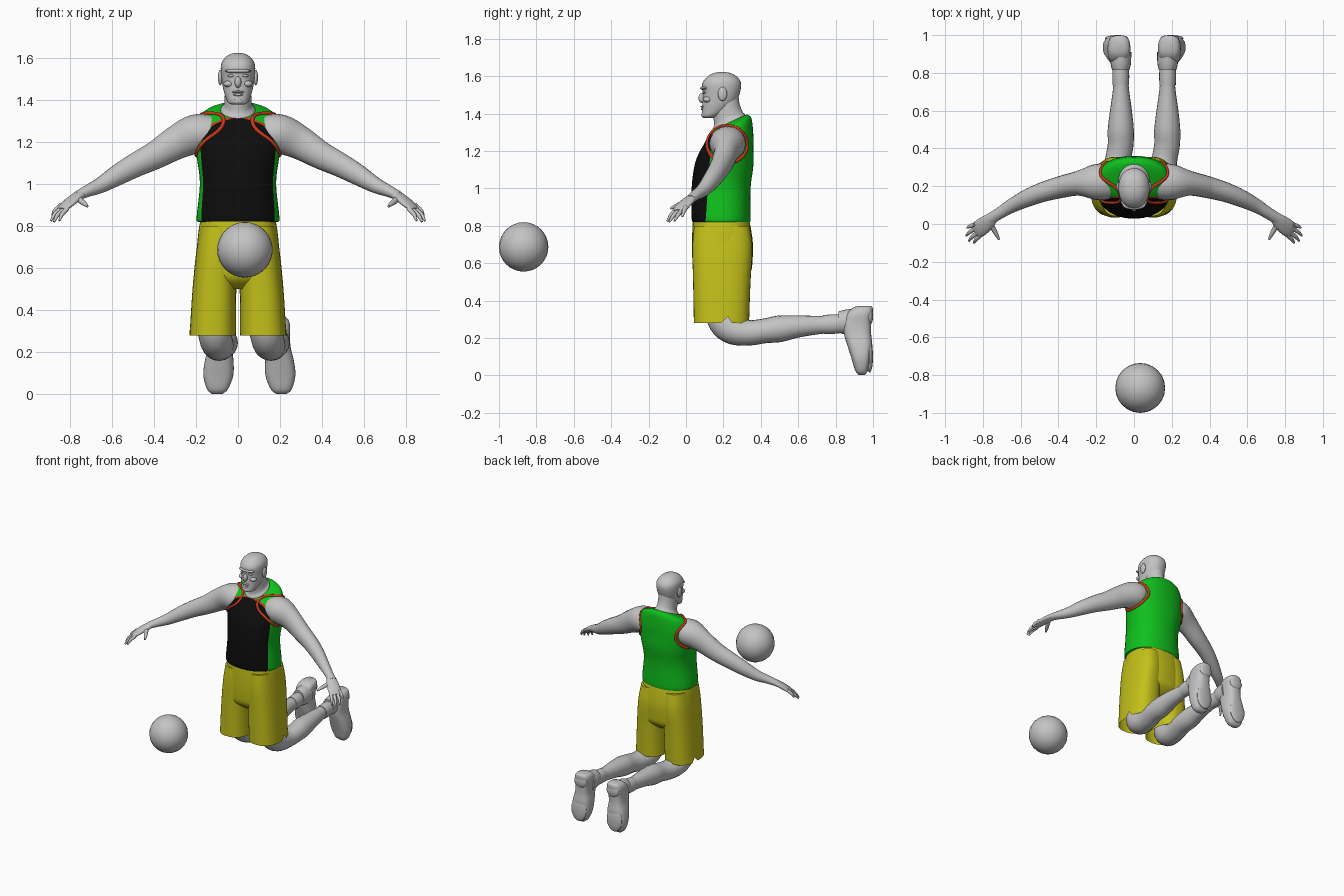
import bpy, bmesh, math
from mathutils import Vector
from mathutils.bvhtree import BVHTree

cube = bpy.data.objects.get("Cube")
if cube:
    bpy.data.objects.remove(cube, do_unlink=True)


def material(name, r, g, b):
    m = bpy.data.materials.new(name)
    m.use_nodes = True
    m.diffuse_color = (r, g, b, 1)
    bsdf = next(n for n in m.node_tree.nodes if n.type == "BSDF_PRINCIPLED")
    bsdf.inputs["Base Color"].default_value = (r, g, b, 1)
    return m


GREY = material("plain grey", .55, .55, .55)
GREEN = material("shirt green", .005, .53, .012)
BLACK = material("panel black", .004, .004, .004)
RED = material("trim red", .6, .04, .01)
YELLOW = material("shorts yellow", .55, .53, .01)


def finish(name, bm, mats, angle=50):
    bmesh.ops.recalc_face_normals(bm, faces=bm.faces)
    me = bpy.data.meshes.new(name)
    bm.to_mesh(me)
    bm.free()
    for m in mats:
        me.materials.append(m)
    ob = bpy.data.objects.new(name, me)
    bpy.context.collection.objects.link(ob)
    bpy.ops.object.select_all(action="DESELECT")
    ob.select_set(True)
    bpy.context.view_layer.objects.active = ob
    bpy.ops.object.shade_smooth_by_angle(angle=math.radians(angle))
    return ob


def refine(rows, steps=4):
    """Smoothly interpolate rows of numbers."""
    rows = [Vector(r) for r in rows]
    out = []
    for i in range(len(rows) - 1):
        a, b = rows[i], rows[i + 1]
        ta = (b - rows[i - 1]) / 2 if i else b - a
        tb = (rows[i + 2] - a) / 2 if i + 2 < len(rows) else b - a
        for k in range(steps):
            t = k / steps
            out.append(a * (2*t**3 - 3*t*t + 1) + ta * (t**3 - 2*t*t + t)
                       + b * (3*t*t - 2*t**3) + tb * (t**3 - t*t))
    return out + [rows[-1]]


def outline(n, power):
    for i in range(n):
        a = 2 * math.pi * i / n
        c, s = math.cos(a), math.sin(a)
        yield (math.copysign(abs(c) ** (2 / power), c),
               math.copysign(abs(s) ** (2 / power), s))


def skin(rings, cap_first=True):
    bm = bmesh.new()
    loops = [[bm.verts.new(p) for p in r] for r in rings]
    n = len(loops[0])
    for a, b in zip(loops, loops[1:]):
        for i in range(n):
            j = (i + 1) % n
            bm.faces.new((a[i], a[j], b[j], b[i]))
    if cap_first:
        bm.faces.new(loops[0])
    bm.faces.new(loops[-1])
    return bm


def stack(rows, power=2.0, n=32, steps=4, cap_first=True):
    """Level rings: height, half width, front, back, tilt, centre x."""
    rings = []
    for z, hw, yf, yb, tilt, x in refine([tuple(r) + (0,) * (6 - len(r)) for r in rows], steps):
        rings.append([(x + hw * c, (yf + yb) / 2 + (yb - yf) / 2 * s, z + tilt * s)
                      for c, s in outline(n, power)])
    return skin(rings, cap_first)


def tube(rows, ref, n=20, steps=4):
    """Rings along a path: x, y, z, radius along ref, radius across."""
    rows = refine([tuple(p) for p in rows], steps)
    pts = [Vector(r[:3]) for r in rows]
    rings = []
    for i, p in enumerate(pts):
        t = (pts[min(i + 1, len(pts) - 1)] - pts[max(i - 1, 0)]).normalized()
        v = t.cross(Vector(ref)).normalized()
        u = v.cross(t)
        rings.append([p + u * rows[i][3] * c + v * rows[i][4] * s for c, s in outline(n, 2)])
    return skin(rings)


def ball(name, centre, size, seg=20):
    bm = bmesh.new()
    bmesh.ops.create_uvsphere(bm, u_segments=seg, v_segments=seg * 2 // 3, radius=1)
    for v in bm.verts:
        v.co = Vector([c + a * b for c, a, b in zip(centre, v.co, size)])
    return finish(name, bm, [GREY])


X, Z = (1, 0, 0), (0, 0, 1)

# Ball in front
ball("ball", (.033, -.868, .687), (.132,) * 3, 24)

# Shirt with a black front panel and red piping, cut along slanted planes
bm = stack([(.82, .19, .04, .34), (.84, .197, .03, .345), (1, .181, .03, .345),
            (1.12, .195, .045, .36), (1.2, .207, .07, .36, .01), (1.26, .2, .095, .36, .025),
            (1.325, .172, .115, .35, .05), (1.352, .09, .135, .325, .043)], 2.2, 48)
normal = Vector((0, 1, -.07)).normalized()
edge = Vector((0, .105, .83))
for shift in (0, .008):
    bmesh.ops.bisect_plane(bm, geom=bm.verts[:] + bm.edges[:] + bm.faces[:],
                           plane_co=edge + normal * shift, plane_no=normal)
bm.normal_update()
for f in bm.faces:
    c = f.calc_center_median()
    d = (c - edge).dot(normal)
    if d < 0 and c.z > .822:
        f.material_index = 1
    elif 0 < d < .008 and c.z > 1.28:
        f.material_index = 2
surface = BVHTree.FromBMesh(bm)
finish("shirt", bm, [GREEN, BLACK, RED])

# Shorts: hips and two open legs with a side vent
finish("shorts_hips", stack([(.5, .1, .1, .29), (.55, .19, .045, .345), (.62, .2, .034, .356),
                             (.7, .195, .032, .358), (.78, .187, .034, .348),
                             (.845, .175, .038, .335)], 2.4, 40), [YELLOW])

# Neck and head
finish("neck", stack([(1.3, .086, .137, .32, .04), (1.35, .083, .14, .317, .04),
                      (1.375, .067, .15, .302, .035), (1.42, .063, .145, .287, .03),
                      (1.48, .06, .14, .28, .02)]), [GREY])
finish("head", stack([(1.376, .026, .1, .14), (1.385, .045, .087, .17), (1.41, .058, .085, .225, .01),
                      (1.45, .07, .087, .265, .01), (1.5, .078, .09, .285), (1.55, .082, .085, .295),
                      (1.58, .076, .098, .287), (1.605, .056, .125, .262), (1.618, .032, .155, .232),
                      (1.623, .008, .185, .2)], 2.2), [GREY])
ball("nose", (0, .087, 1.483), (.016, .021, .027))
ball("brow", (0, .1, 1.536), (.062, .024, .011))
ball("upper_lip", (0, .091, 1.437), (.029, .013, .006))
ball("lower_lip", (0, .092, 1.424), (.025, .013, .007))
ball("chin", (0, .1, 1.392), (.03, .019, .016))

for s, side in ((1, "left_"), (-1, "right_")):
    # Face sides
    ball(side + "ear", (s * .084, .195, 1.505), (.011, .025, .037))
    ball(side + "eye", (s * .033, .1, 1.514), (.016, .012, .007))
    ball(side + "cheek", (s * .045, .115, 1.475), (.024, .024, .016))

    # Armhole trim laid on the shirt
    cu = bpy.data.curves.new(side + "armhole_trim", "CURVE")
    cu.dimensions = "3D"
    cu.bevel_depth = .009
    sp = cu.splines.new("POLY")
    sp.use_cyclic_u = True
    sp.points.add(35)
    for i, p in enumerate(sp.points):
        a = math.tau * i / 36
        y, z = .22 + .107 * math.cos(a), 1.235 + .1 * math.sin(a)
        hit = surface.ray_cast(Vector((s, y, z)), Vector((-s, 0, 0)))[0]
        p.co = (*(hit or (s * .17, y, z)), 1)
    cu.materials.append(RED)
    bpy.context.collection.objects.link(bpy.data.objects.new(side + "armhole_trim", cu))

    # Arm, palm, fingers and thumb
    def limb(name, rows, **kw):
        finish(side + name, tube([(s * r[0], *r[1:]) for r in rows], Z, **kw), [GREY])

    limb("arm", [(.12, .222, 1.24, .085, .09), (.2, .222, 1.237, .093, .096),
                 (.295, .215, 1.195, .08, .066), (.39, .195, 1.138, .067, .058),
                 (.486, .168, 1.09, .058, .052), (.57, .135, 1.043, .05, .046),
                 (.65, .095, .995, .038, .037), (.71, .058, .968, .029, .031),
                 (.765, .025, .943, .021, .03)])
    limb("palm", [(.74, .04, .955, .022, .027), (.775, .01, .932, .02, .04),
                  (.815, -.022, .9, .017, .045), (.84, -.04, .878, .01, .038)])
    knuckles = ((.85, -.005, .89), (.848, -.028, .876), (.835, -.05, .872), (.818, -.065, .875))
    tips = ((.882, -.02, .848), (.888, -.062, .825), (.874, -.09, .82), (.848, -.1, .825))
    for i, (k, t) in enumerate(zip(knuckles, tips)):
        k, t = Vector(k), Vector(t)
        mid = (k + t) / 2 + Vector((.004, 0, .004))
        limb("finger_%d" % (i + 1), [(*(k * 1.3 - t * .3), .011, .011), (*k, .011, .012),
                                     (*mid, .01, .01), (*t, .005, .005)], n=10, steps=3)
    limb("thumb", [(.765, .015, .937, .016, .016), (.745, -.025, .918, .014, .014),
                   (.728, -.055, .905, .011, .011), (.715, -.082, .893, .006, .006)], n=10)

    # Shorts leg
    bm = stack([(.28, .11, .042, .337, 0, s * .12), (.5, .104, .038, .345, 0, s * .112),
                (.68, .098, .034, .355, 0, s * .1), (.8, .087, .042, .34, 0, s * .092)],
               2.5, 40, cap_first=False)
    hem = [v for v in bm.verts if v.co.z < .281]
    min(hem, key=lambda v: (v.co - Vector((s * .23, .235, .28))).length).co.z += .035
    finish(side + "shorts_leg", bm, [YELLOW])

    # Bent leg trailing behind, drifting sideways toward the ankle
    leg = [(0, .19, .5, .08, .095), (0, .19, .36, .078, .088), (.012, .205, .285, .078, .084),
           (.025, .255, .24, .076, .076), (.038, .34, .228, .068, .068),
           (.052, .42, .238, .068, .066), (.053, .5, .249, .069, .071),
           (.054, .6, .262, .058, .059), (.054, .74, .271, .04, .047), (.054, .87, .279, .04, .047)]
    finish(side + "leg", tube([(s * .123 + r[0], *r[1:]) for r in leg], X), [GREY])
    ankle = s * .124 + .054
    finish(side + "sock", tube([(ankle, .735, .272, .043, .05), (ankle, .78, .274, .045, .052),
                                (ankle, .825, .276, .043, .05)], X), [GREY])
    finish(side + "shoe_collar", tube([(ankle, .815, .285, .046, .056),
                                       (ankle, .85, .285, .054, .066),
                                       (ankle, .91, .285, .056, .074)], X), [GREY])

    # Shoe standing on its toe with the sole facing back
    shoe = [(.002, .025, .925, .955), (.025, .05, .905, .972), (.09, .071, .885, .988),
            (.16, .068, .863, .996), (.22, .057, .845, .99), (.28, .056, .84, .99),
            (.33, .06, .86, .998), (.36, .05, .89, .998), (.372, .03, .92, .99)]
    finish(side + "shoe", stack([(*r, 0, s * (.153 - .06 * r[0]) + .054) for r in shoe], 2.8),
           [GREY])
    for part, z, hw, hz in (("toe_tread", .1, .062, .085), ("heel_tread", .315, .05, .045)):
        ball(side + part, (s * (.153 - .06 * z) + .054, .982, z), (hw, .018, hz))
